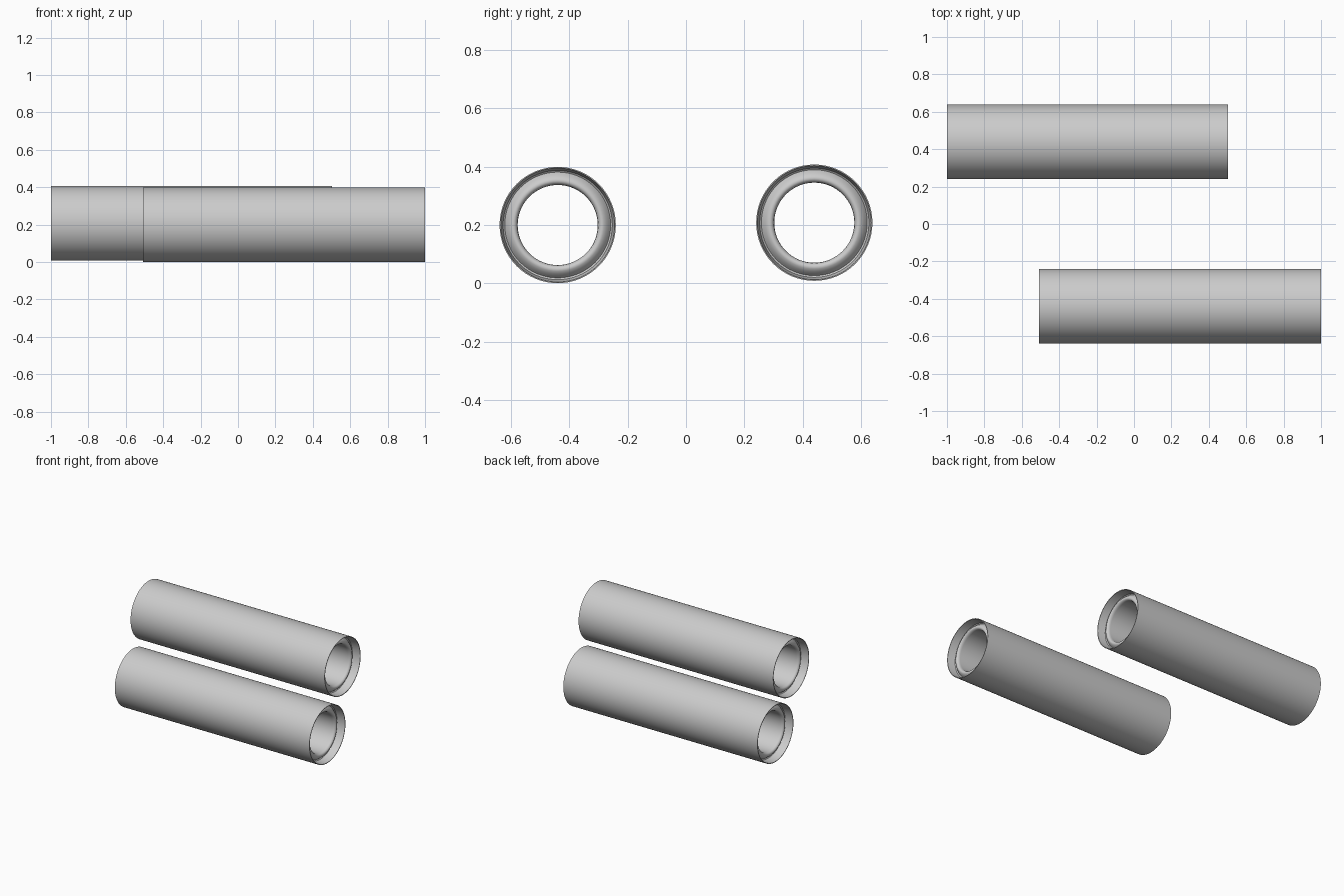
import bpy, bmesh, math

if "Cube" in bpy.data.objects:
    bpy.data.objects.remove(bpy.data.objects["Cube"])

SEGMENTS = 64

# End profile as (depth from the tube end, radius): thin outer rim,
# groove, then the rounded lip of the thick inner wall
END = [(0.0, 0.199), (0.0, 0.195), (0.03, 0.191), (0.055, 0.187),
       (0.06, 0.181), (0.052, 0.175), (0.042, 0.167), (0.036, 0.158),
       (0.034, 0.151), (0.037, 0.144), (0.044, 0.139), (0.055, 0.137)]


def tube(name, x0, x1, y, z):
    # Closed wall section, mirrored at both ends, spun around the x axis
    profile = [(x1 - d, r) for d, r in END]
    profile += [(x0 + d, r) for d, r in reversed(END)]
    bm = bmesh.new()
    rings = []
    for i in range(SEGMENTS):
        a = 2 * math.pi * i / SEGMENTS
        rings.append([bm.verts.new((px, r * math.cos(a), r * math.sin(a)))
                      for px, r in profile])
    n = len(profile)
    for i in range(SEGMENTS):
        a, b = rings[i], rings[(i + 1) % SEGMENTS]
        for j in range(n):
            k = (j + 1) % n
            bm.faces.new((a[j], a[k], b[k], b[j]))
    bmesh.ops.recalc_face_normals(bm, faces=bm.faces)
    mesh = bpy.data.meshes.new(name)
    bm.to_mesh(mesh)
    bm.free()
    obj = bpy.data.objects.new(name, mesh)
    obj.location = (0, y, z)
    bpy.context.collection.objects.link(obj)
    bpy.ops.object.select_all(action='DESELECT')
    obj.select_set(True)
    bpy.context.view_layer.objects.active = obj
    bpy.ops.object.shade_smooth_by_angle(angle=math.radians(40))
    return obj


# Two parallel tubes, offset along their length
tube("back_tube", -1.0, 0.503, 0.439, 0.208)
tube("front_tube", -0.507, 1.0, -0.439, 0.2)
